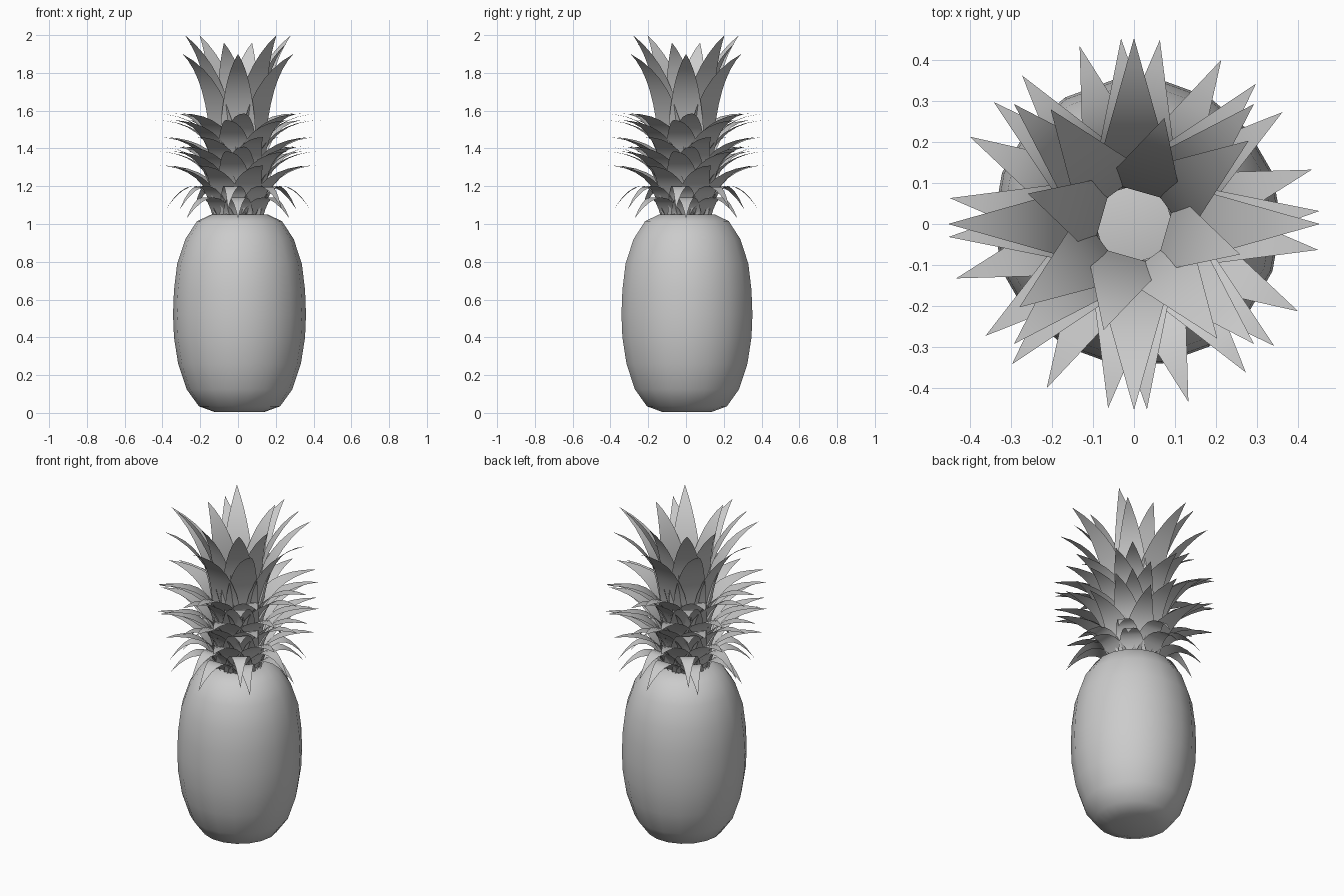
import bpy, bmesh, math
from mathutils import Vector, Matrix

cube = bpy.data.objects.get("Cube")
if cube:
    bpy.data.objects.remove(cube)

grey = bpy.data.materials.new("plain_grey")
grey.use_nodes = True
GREY = (0.6, 0.6, 0.6, 1)
grey.diffuse_color = GREY
grey.node_tree.nodes["Principled BSDF"].inputs["Base Color"].default_value = GREY


def finish(bm, name):
    mesh = bpy.data.meshes.new(name)
    bm.to_mesh(mesh)
    bm.free()
    mesh.materials.append(grey)
    mesh.shade_smooth()
    obj = bpy.data.objects.new(name, mesh)
    bpy.context.collection.objects.link(obj)
    return obj


# Fruit body: a lathed barrel with rounded ends
def build_body(sides=18):
    profile = [(0.13, 0.004), (0.215, 0.035), (0.28, 0.125), (0.325, 0.26), (0.347, 0.4),
               (0.352, 0.52), (0.347, 0.65), (0.33, 0.79), (0.287, 0.92), (0.225, 1.015),
               (0.15, 1.05)]
    bm = bmesh.new()
    rings = []
    for r, z in profile:
        angles = [math.tau * i / sides for i in range(sides)]
        rings.append([bm.verts.new((r * math.cos(a) + 0.008, r * math.sin(a) + 0.005, z))
                      for a in angles])
    for low, high in zip(rings, rings[1:]):
        for i in range(sides):
            j = (i + 1) % sides
            bm.faces.new((low[i], low[j], high[j], high[i]))
    bm.faces.new(rings[0][::-1])
    bm.faces.new(rings[-1])
    finish(bm, "fruit_body")


# One ring of leaves, each a flat strip bent along a curve,
# narrowing evenly from base to point when seen from above
def leaf_ring(name, count, turn, base, bend, tip, width, steps=8):
    bm = bmesh.new()
    base, bend, tip = Vector(base), Vector(bend), Vector(tip)
    for k in range(count):
        spin = Matrix.Rotation(math.radians(turn) + math.tau * k / count, 3, 'Z')
        previous = None
        for s in range(steps + 1):
            t = s / steps
            p = base * (1 - t) ** 2 + bend * 2 * t * (1 - t) + tip * t * t
            half = width * (tip.x - p.x) / (tip.x - base.x)
            edges = (-half, half) if s < steps else (0,)
            row = [bm.verts.new(spin @ Vector((p.x, y, p.y))) for y in edges]
            if previous:
                bm.faces.new(previous + row[::-1])
            previous = row
    finish(bm, name)


build_body()

# Drooping leaves at the foot of the crown
leaf_ring("drooping_leaves_low", 8, 0, (0.1, 1.03), (0.21, 1.25), (0.385, 1.03), 0.085)
leaf_ring("drooping_leaves_high", 8, 37, (0.1, 1.04), (0.21, 1.34), (0.385, 1.08), 0.085)

# Stacked tiers of spreading leaves
tiers = [(17, 1.31), (37, 1.385), (4, 1.41), (17, 1.46), (37, 1.55), (4, 1.585)]
for n, (turn, z) in enumerate(tiers):
    leaf_ring(f"spreading_leaves_{n + 1}", 8, turn,
              (0.09, z - 0.27), (0.155, z), (0.455, z), 0.1)

# Tall leaves at the top
leaf_ring("tall_leaves_outer", 4, 0, (0.1, 1.38), (0.15, 1.77), (0.455, 1.9), 0.1)
leaf_ring("tall_leaves_diagonal", 4, 45, (0.1, 1.38), (0.15, 1.77), (0.415, 1.9), 0.1)
leaf_ring("tall_leaves_inner", 4, 36, (0.09, 1.45), (0.13, 1.82), (0.347, 2.0), 0.1)
leaf_ring("tall_leaves_side", 4, -16, (0.08, 1.45), (0.12, 1.82), (0.27, 1.96), 0.1)
